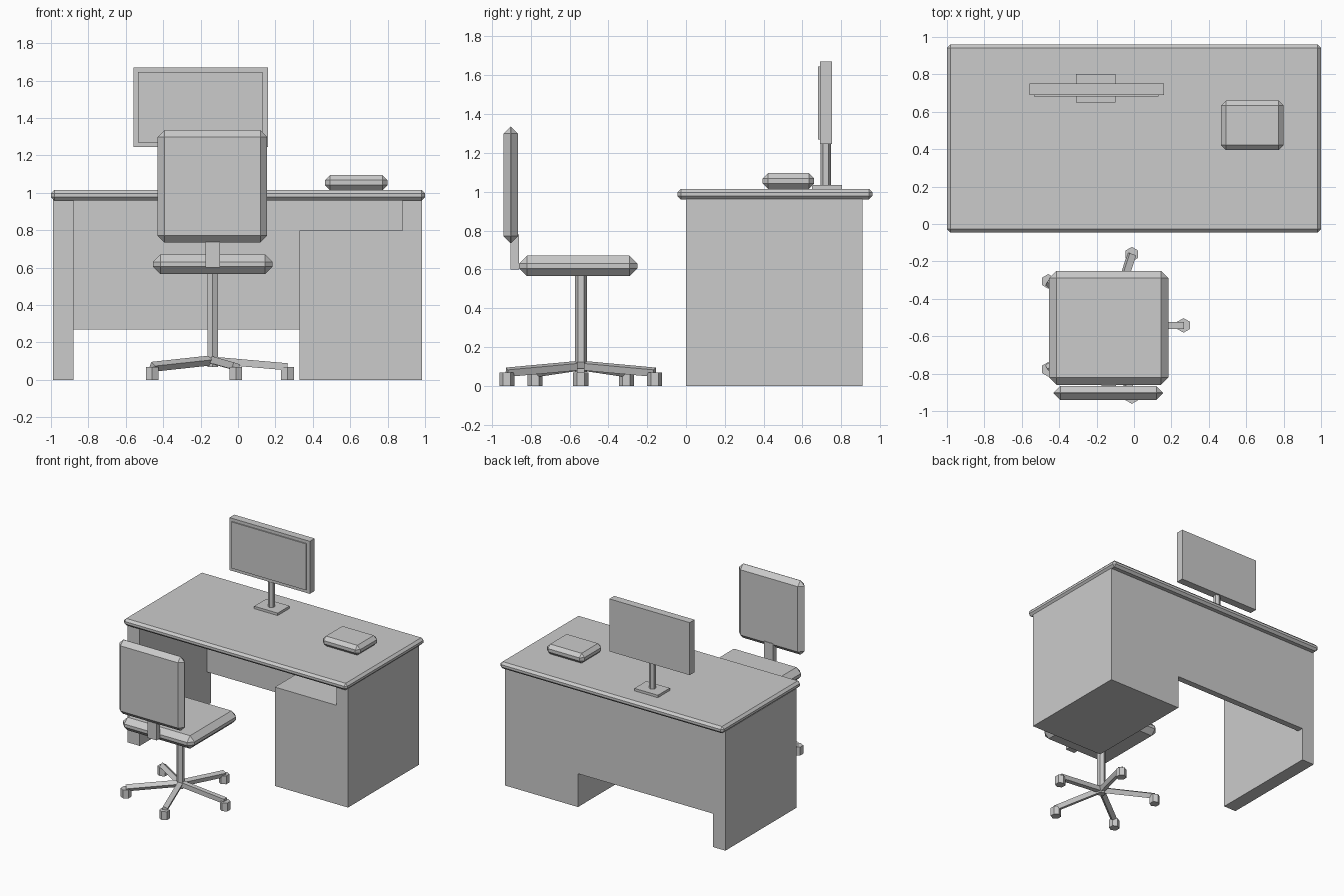
import bpy
import bmesh
from math import cos, sin, tau
from mathutils import Vector

if "Cube" in bpy.data.objects:
    bpy.data.objects.remove(bpy.data.objects["Cube"], do_unlink=True)

grey = bpy.data.materials.new("light_grey")
grey.use_nodes = True
GREY = (0.6, 0.6, 0.6, 1)
grey.diffuse_color = GREY
grey.node_tree.nodes["Principled BSDF"].inputs["Base Color"].default_value = GREY


def finish(name, bm):
    mesh = bpy.data.meshes.new(name)
    bmesh.ops.recalc_face_normals(bm, faces=bm.faces[:])
    bm.to_mesh(mesh)
    bm.free()
    mesh.materials.append(grey)
    obj = bpy.data.objects.new(name, mesh)
    bpy.context.collection.objects.link(obj)
    return obj


def box(name, x, y, z, chamfer=0):
    """Box from its (low, high) extent on each axis, with optional chamfered edges."""
    bm = bmesh.new()
    bmesh.ops.create_cube(bm, size=1)
    for v in bm.verts:
        v.co = [lo + (hi - lo) * (c + 0.5) for c, (lo, hi) in zip(v.co, (x, y, z))]
    if chamfer:
        bmesh.ops.bevel(bm, geom=bm.edges[:], offset=chamfer, segments=1,
                        affect='EDGES', clamp_overlap=True)
    return finish(name, bm)


def hex_post(name, x, y, z, radius):
    """Upright six-sided post."""
    bm = bmesh.new()
    bmesh.ops.create_cone(bm, cap_ends=True, segments=6, radius1=radius,
                          radius2=radius, depth=z[1] - z[0])
    bmesh.ops.translate(bm, verts=bm.verts[:], vec=(x, y, sum(z) / 2))
    return finish(name, bm)


def bar(name, start, end, width):
    """Square bar between two points."""
    run = end - start
    bm = bmesh.new()
    bmesh.ops.create_cube(bm, size=1)
    for v in bm.verts:
        v.co = (v.co.x * width, v.co.y * width, v.co.z * run.length)
    obj = finish(name, bm)
    obj.rotation_mode = 'QUATERNION'
    obj.rotation_quaternion = Vector((0, 0, 1)).rotation_difference(run)
    obj.location = (start + end) / 2
    return obj


# Desk: top, side panels, back panel, and cabinet with an open shelf above
DEPTH = (0, 0.91)
UNDER = 0.965
box("desk_top", (-1, 1), (-0.045, 0.96), (0.96, 1.015), 0.018)
box("right_side_panel", (-0.99, -0.88), DEPTH, (0, UNDER))
box("cabinet", (0.33, 0.88), DEPTH, (0, 0.8))
box("left_side_panel", (0.88, 0.985), DEPTH, (0, UNDER))
box("back_panel", (-0.88, 0.33), (0.86, 0.91), (0.27, UNDER))
box("shelf_back", (0.33, 0.88), (0.86, 0.91), (0.8, UNDER))

# Monitor and desk box
box("monitor_base", (-0.31, -0.1), (0.65, 0.803), (1.01, 1.035))
hex_post("monitor_stem", -0.205, 0.72, (1.03, 1.26), 0.026)
box("monitor_body", (-0.56, 0.16), (0.69, 0.752), (1.245, 1.67))
box("monitor_screen", (-0.535, 0.13), (0.681, 0.692), (1.27, 1.645))
box("desk_box", (0.465, 0.8), (0.395, 0.66), (1.015, 1.095), 0.027)

# Chair seat and back
box("chair_seat", (-0.455, 0.185), (-0.86, -0.25), (0.565, 0.67), 0.04)
box("chair_back", (-0.43, 0.155), (-0.94, -0.865), (0.735, 1.335), 0.036)
box("back_support", (-0.175, -0.095), (-0.905, -0.86), (0.6, 0.78))

# Chair column, five arms and casters
CX, CY, REACH = -0.135, -0.542, 0.4
hex_post("chair_column", CX, CY, (0.07, 0.58), 0.031)
for i in range(5):
    a = i * tau / 5
    x, y = CX + REACH * cos(a), CY + REACH * sin(a)
    bar(f"chair_arm_{i + 1}", Vector((CX, CY, 0.105)), Vector((x, y, 0.07)), 0.038)
    hex_post(f"caster_{i + 1}", x, y, (0, 0.068), 0.039)
